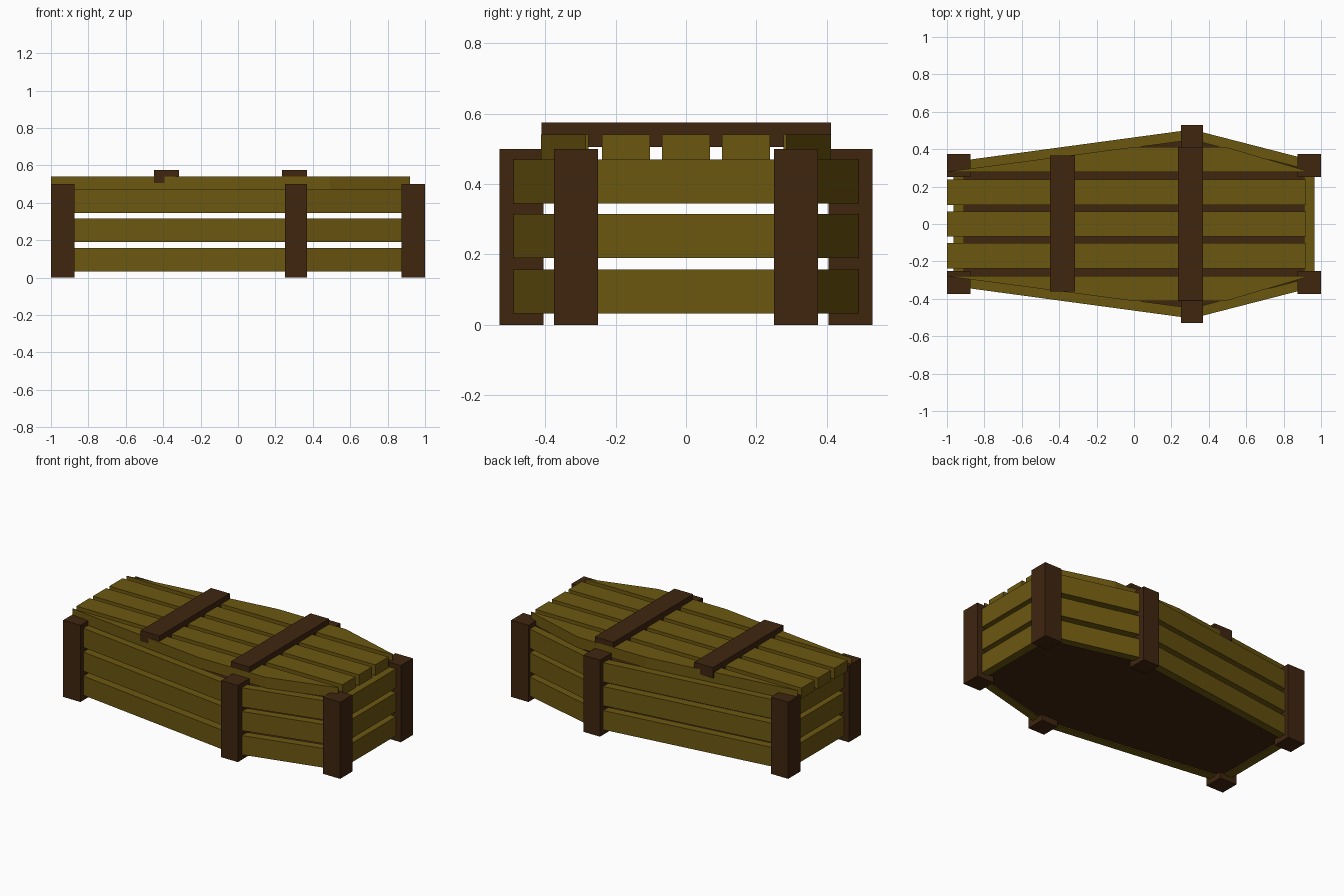
import bpy

if "Cube" in bpy.data.objects:
    bpy.data.objects.remove(bpy.data.objects["Cube"])


def material(name, rgb):
    m = bpy.data.materials.new(name)
    m.diffuse_color = (*rgb, 1)
    m.use_nodes = True
    m.node_tree.nodes["Principled BSDF"].inputs["Base Color"].default_value = m.diffuse_color
    return m


WOOD = material("plank_wood", (0.15, 0.095, 0.005))
DARK = material("dark_wood", (0.05, 0.019, 0.005))


def prism(name, outline, z0, z1, mat):
    """Extrude a counter-clockwise xy outline from z0 to z1."""
    n = len(outline)
    verts = [(x, y, z) for z in (z0, z1) for x, y in outline]
    faces = [tuple(reversed(range(n))), tuple(range(n, 2 * n))]
    faces += [(i, (i + 1) % n, n + (i + 1) % n, n + i) for i in range(n)]
    mesh = bpy.data.meshes.new(name)
    mesh.from_pydata(verts, [], faces)
    mesh.materials.append(mat)
    ob = bpy.data.objects.new(name, mesh)
    bpy.context.collection.objects.link(ob)
    return ob


def box(name, x0, x1, y0, y1, z0, z1, mat):
    return prism(name, [(x0, y0), (x1, y0), (x1, y1), (x0, y1)], z0, z1, mat)


def mirror_y(ob):
    mod = ob.modifiers.new("mirror", 'MIRROR')
    mod.use_axis = (False, True, False)
    return ob


# Upright posts
for name, x0, x1, y0, y1 in (("foot_post", -1.0, -0.875, 0.25, 0.375),
                             ("shoulder_post", 0.25, 0.37, 0.405, 0.53),
                             ("head_post", 0.875, 1.0, 0.25, 0.375)):
    mirror_y(box(name, x0, x1, y0, y1, 0, 0.5, DARK))

# Three tiers of wall planks
for z0 in (0.033, 0.19, 0.345):
    z1 = z0 + 0.125
    mirror_y(prism("long_side_plank", [(-0.94, 0.281), (0.31, 0.45), (0.31, 0.505), (-0.94, 0.336)], z0, z1, WOOD))
    mirror_y(prism("short_side_plank", [(0.31, 0.45), (0.94, 0.288), (0.94, 0.343), (0.31, 0.505)], z0, z1, WOOD))
    box("foot_end_plank", -0.965, -0.91, -0.28, 0.28, z0, z1, WOOD)
    box("head_end_plank", 0.91, 0.965, -0.28, 0.28, z0, z1, WOOD)

# Floor panel
prism("floor", [(-0.92, -0.285), (0.31, -0.455), (0.92, -0.295),
                (0.92, 0.295), (0.31, 0.455), (-0.92, 0.285)], 0.04, 0.06, DARK)

# Lid boards
for y in (-0.17, 0, 0.17):
    box("lid_board", -1.0, 0.92, y - 0.068, y + 0.068, 0.47, 0.54, WOOD)
mirror_y(prism("lid_edge_board", [(-1.0, 0.277), (0.92, 0.277), (0.92, 0.285),
                                  (0.49, 0.412), (0, 0.412), (-1.0, 0.28)], 0.47, 0.54, WOOD))

# Lid battens
box("foot_batten", -0.45, -0.315, -0.36, 0.365, 0.505, 0.575, DARK)
box("shoulder_batten", 0.235, 0.37, -0.41, 0.412, 0.505, 0.575, DARK)
